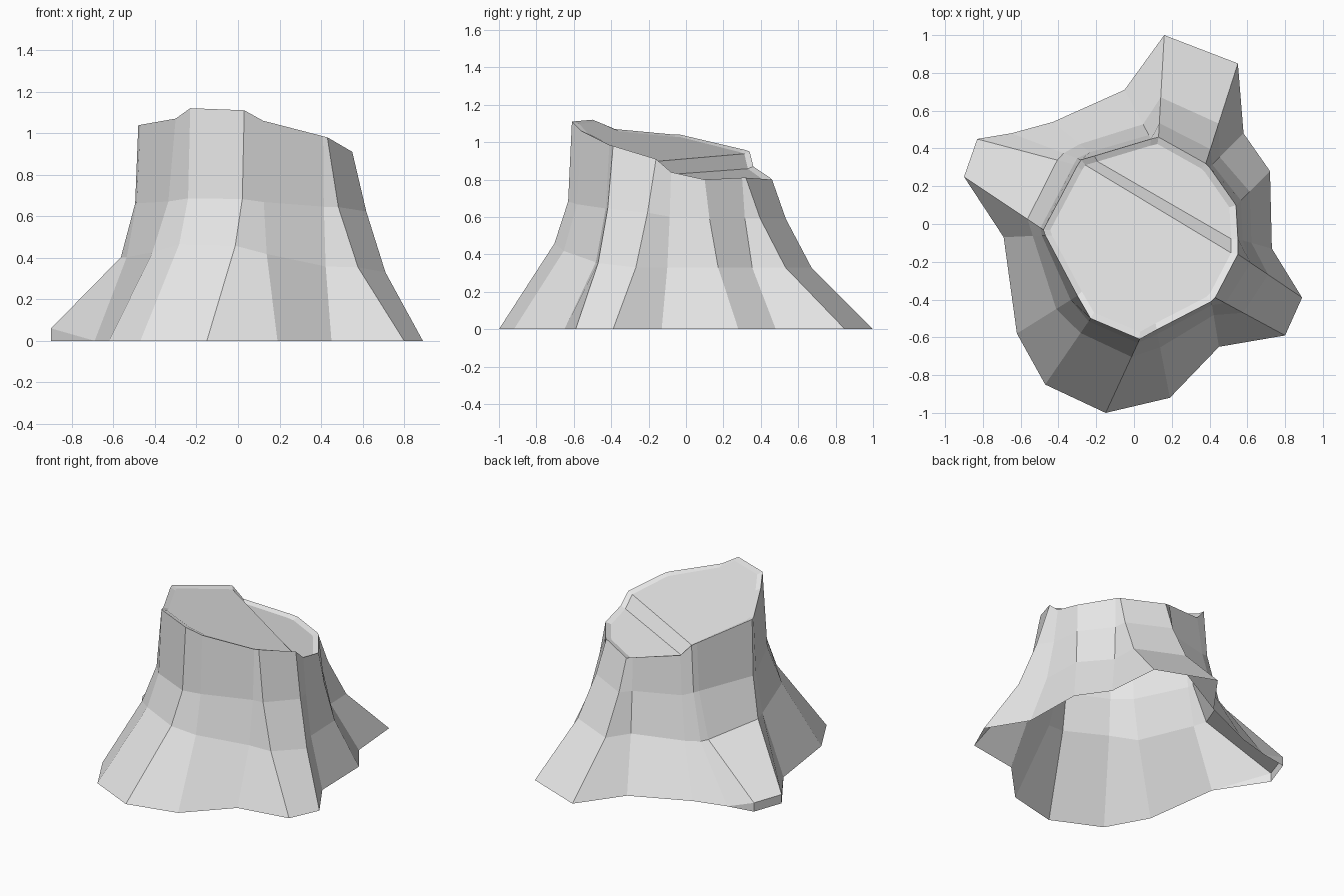
import bpy
import bmesh
from mathutils import Vector

default_cube = bpy.data.objects.get("Cube")
if default_cube:
    bpy.data.objects.remove(default_cube, do_unlink=True)

# One flat grey material
grey = bpy.data.materials.new("plain_grey")
grey.use_nodes = True
grey.diffuse_color = (.8, .8, .8, 1)
grey.node_tree.nodes["Principled BSDF"].inputs["Base Color"].default_value = (.8, .8, .8, 1)

# Bark columns, counter-clockwise: foot x, y, rim x, y, z, flare
columns = [
    (.89, -.39, .55, -.16, .91, .47),
    (.73, -.13, .55, -.08, .84, .4),
    (.72, .28, .54, .1, .8, .4),
    (.58, .48, .4, .3, .81, .3),
    (.55, .85, .38, .32, .81, .4),
    (.16, 1, .13, .46, .8, .39),
    (-.05, .71, .09, .45, .81, .3),
    (-.43, .54, -.21, .36, .87, .35),
    (-.65, .48, -.28, .34, .95, .25),
    (-.83, .45, -.3, .31, .96, .2),
    (-.9, .25, -.48, -.03, 1.04, .2),
    (-.69, -.07, -.47, -.06, 1.04, .3),
    (-.62, -.58, -.3, -.38, 1.07, .35),
    (-.47, -.85, -.23, -.5, 1.12, .22),
    (-.15, -1, .03, -.61, 1.11, .24),
    (.19, -.92, .12, -.56, 1.06, .26),
    (.45, -.65, .41, -.41, .985, .3),
    (.8, -.59, .43, -.39, .98, .4),
]
ROOT_ENDS = (9, 10)      # columns of the long root with a blunt end
STEP = 8                 # first column of the higher part of the cut


def column_points(index, column):
    """Points of one column from the ground up to the sunken cut surface."""
    foot_x, foot_y, rim_x, rim_y, rim_z, flare = column
    foot = Vector((foot_x, foot_y, 0))
    rim = Vector((rim_x, rim_y, rim_z))

    def between(amount, height):
        point = rim.lerp(foot, amount)
        point.z = height
        return point

    lip = between(1, .06 if index in ROOT_ENDS else 0)
    middle = between(flare, .33 + max(0, rim_z - .95) * .8)
    upper = between(.9 * flare ** 2, .35 + .3 * rim_z)
    centre = Vector((.04, -.06, rim_z))
    inner = rim.lerp(centre, .07)
    inner.z -= .012
    return [foot, lip, middle, upper, rim, inner]


# Open-bottomed bark shell with a thin rim
bm = bmesh.new()
grid = [[bm.verts.new(p) for p in column_points(i, c)] for i, c in enumerate(columns)]
for i, here in enumerate(grid):
    following = grid[(i + 1) % len(grid)]
    for row in range(len(here) - 1):
        bm.faces.new((here[row], following[row], following[row + 1], here[row + 1]))

# Cut surface: high part, low part and the sloped step between them
inner = [column[-1] for column in grid]
bm.faces.new(inner[STEP:] + inner[:1])
bm.faces.new(inner[1:STEP])
bm.faces.new((inner[0], inner[1], inner[STEP - 1], inner[STEP]))

bmesh.ops.remove_doubles(bm, verts=bm.verts[:], dist=.001)
mesh = bpy.data.meshes.new("tree_stump")
bm.to_mesh(mesh)
bm.free()
mesh.materials.append(grey)
stump = bpy.data.objects.new("tree_stump", mesh)
bpy.context.collection.objects.link(stump)
